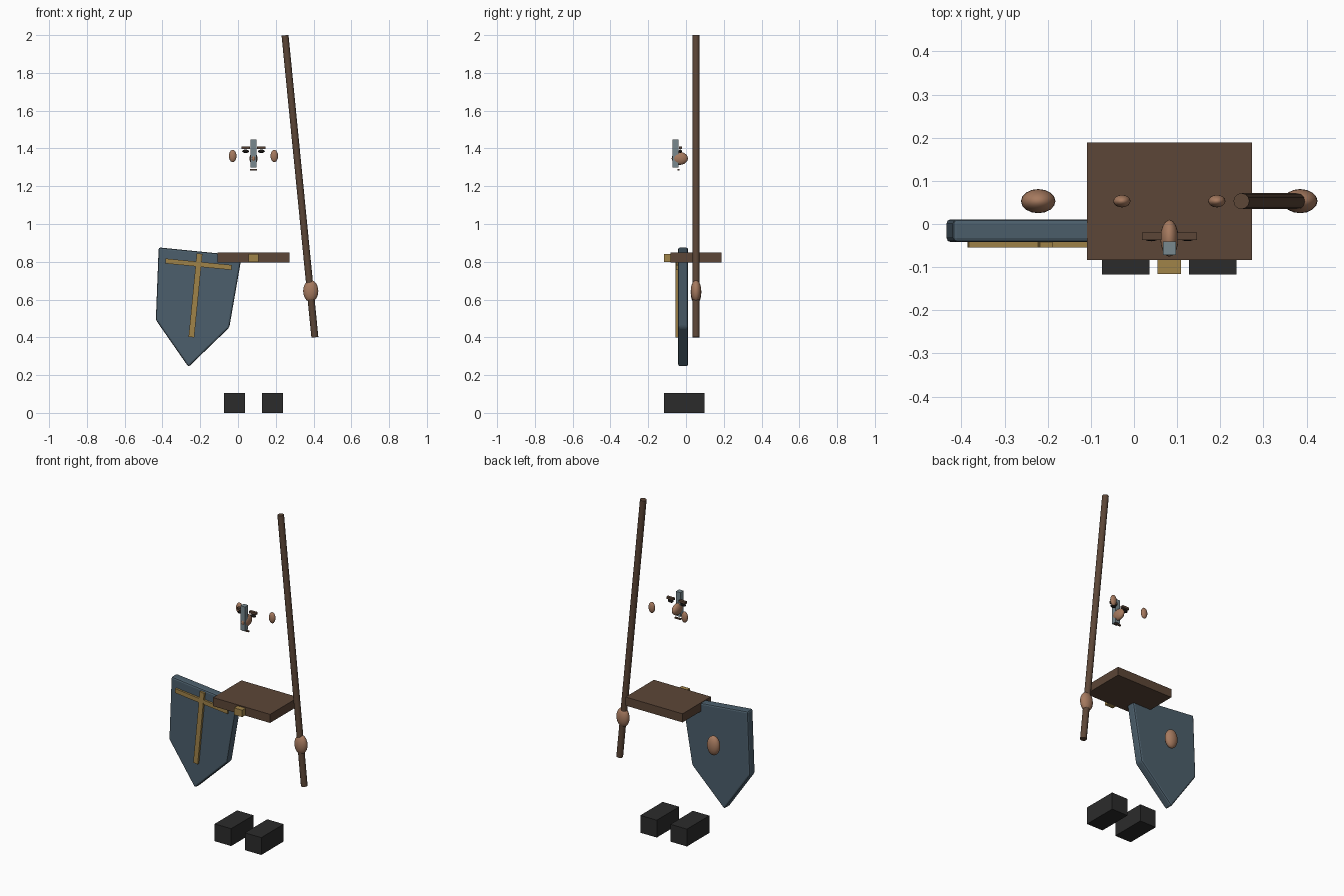
import bpy, bmesh, math
from mathutils import Vector

if "Cube" in bpy.data.objects:
    bpy.data.objects.remove(bpy.data.objects["Cube"])


def material(name, hex_code):
    def lin(c):
        c /= 255
        return c / 12.92 if c <= 0.04045 else ((c + 0.055) / 1.055) ** 2.4
    m = bpy.data.materials.new(name)
    m.diffuse_color = [lin(int(hex_code[i:i + 2], 16)) for i in (0, 2, 4)] + [1]
    m.use_nodes = True
    m.node_tree.nodes["Principled BSDF"].inputs["Base Color"].default_value = m.diffuse_color
    return m


WOOD = material("brown wood", "5c4637")
SKIN = material("skin", "a67a5f")
BLUE = material("slate blue", "4c5f6c")
GOLD = material("dull gold", "a08349")
BOOT = material("charcoal", "2b2b2b")
STEEL = material("steel", "78898f")
EYE = material("black", "141210")
CX = 0.082  # body centre line


def finish(name, mat):
    ob = bpy.context.object
    ob.name = name
    ob.data.materials.append(mat)
    return ob


def box(name, mat, lo, hi, tilt=0):
    lo, hi = Vector(lo), Vector(hi)
    bpy.ops.mesh.primitive_cube_add(size=1, location=(lo + hi) / 2, rotation=(0, tilt, 0))
    bpy.context.object.scale = hi - lo
    return finish(name, mat)


def ball(name, mat, centre, radii):
    bpy.ops.mesh.primitive_uv_sphere_add(segments=16, ring_count=12, radius=1, location=centre)
    bpy.context.object.scale = radii
    bpy.ops.object.shade_smooth()
    return finish(name, mat)


# Feet, brows, eyes and ears, left and right of the body
for side, s in (("left", -1), ("right", 1)):
    x = CX + s * 0.101
    box(side + "_foot", BOOT, (x - 0.055, -0.117, 0), (x + 0.055, 0.097, 0.105))
    x = CX + s * 0.041
    box(side + "_brow", WOOD, (x - 0.023, -0.037, 1.397), (x + 0.023, -0.02, 1.41))
    ball(side + "_eye", EYE, (x + s * 0.001, -0.031, 1.385), (0.018, 0.009, 0.009))
    ball(side + "_ear", SKIN, (CX + s * 0.11, 0.053, 1.36), (0.02, 0.0145, 0.033))

# Belt with buckle
box("belt", WOOD, (-0.109, -0.083, 0.796), (0.273, 0.189, 0.848))
box("buckle", GOLD, (0.055, -0.116, 0.8), (0.109, -0.065, 0.842))

# Nose, nose guard and mouth
ball("nose", SKIN, (CX, -0.033, 1.347), (0.021, 0.043, 0.034))
box("nose_guard", STEEL, (0.067, -0.072, 1.3), (0.097, -0.041, 1.447))
box("mouth", WOOD, (0.063, -0.045, 1.284), (0.101, -0.035, 1.292))

# Hands
ball("right_hand", SKIN, (0.385, 0.053, 0.645), (0.04, 0.028, 0.058))
ball("left_hand", SKIN, (-0.222, 0.053, 0.635), (0.04, 0.028, 0.058))

# Leaning staff
a, b = Vector((0.407, 0.053, 0.4)), Vector((0.249, 0.053, 1.999))
bpy.ops.mesh.primitive_cylinder_add(
    vertices=12, radius=0.0185, depth=(b - a).length, location=(a + b) / 2,
    rotation=(b - a).to_track_quat('Z', 'Y').to_euler())
bpy.ops.object.shade_smooth_by_angle(angle=math.radians(40))
finish("staff", WOOD)

# Shield slab
outline = [(-0.42, 0.876), (0.02, 0.832), (-0.046, 0.452), (-0.262, 0.243), (-0.435, 0.492)]
bm = bmesh.new()
face = bm.faces.new([bm.verts.new((x, -0.042, z)) for x, z in outline])
ext = bmesh.ops.extrude_face_region(bm, geom=[face])
bmesh.ops.translate(bm, vec=(0, 0.053, 0),
                    verts=[v for v in ext["geom"] if isinstance(v, bmesh.types.BMVert)])
bmesh.ops.recalc_face_normals(bm, faces=bm.faces)
mesh = bpy.data.meshes.new("shield")
bm.to_mesh(mesh)
bm.free()
shield = bpy.data.objects.new("shield", mesh)
bpy.context.collection.objects.link(shield)
mesh.materials.append(BLUE)
bevel = shield.modifiers.new("soft rim", 'BEVEL')
bevel.width, bevel.segments = 0.01, 2

# Cross on the shield front
box("cross_upright", GOLD, (-0.24, -0.055, 0.4), (-0.21, -0.04, 0.844), 0.098)
box("cross_bar", GOLD, (-0.385, -0.054, 0.774), (-0.033, -0.04, 0.8), 0.098)
